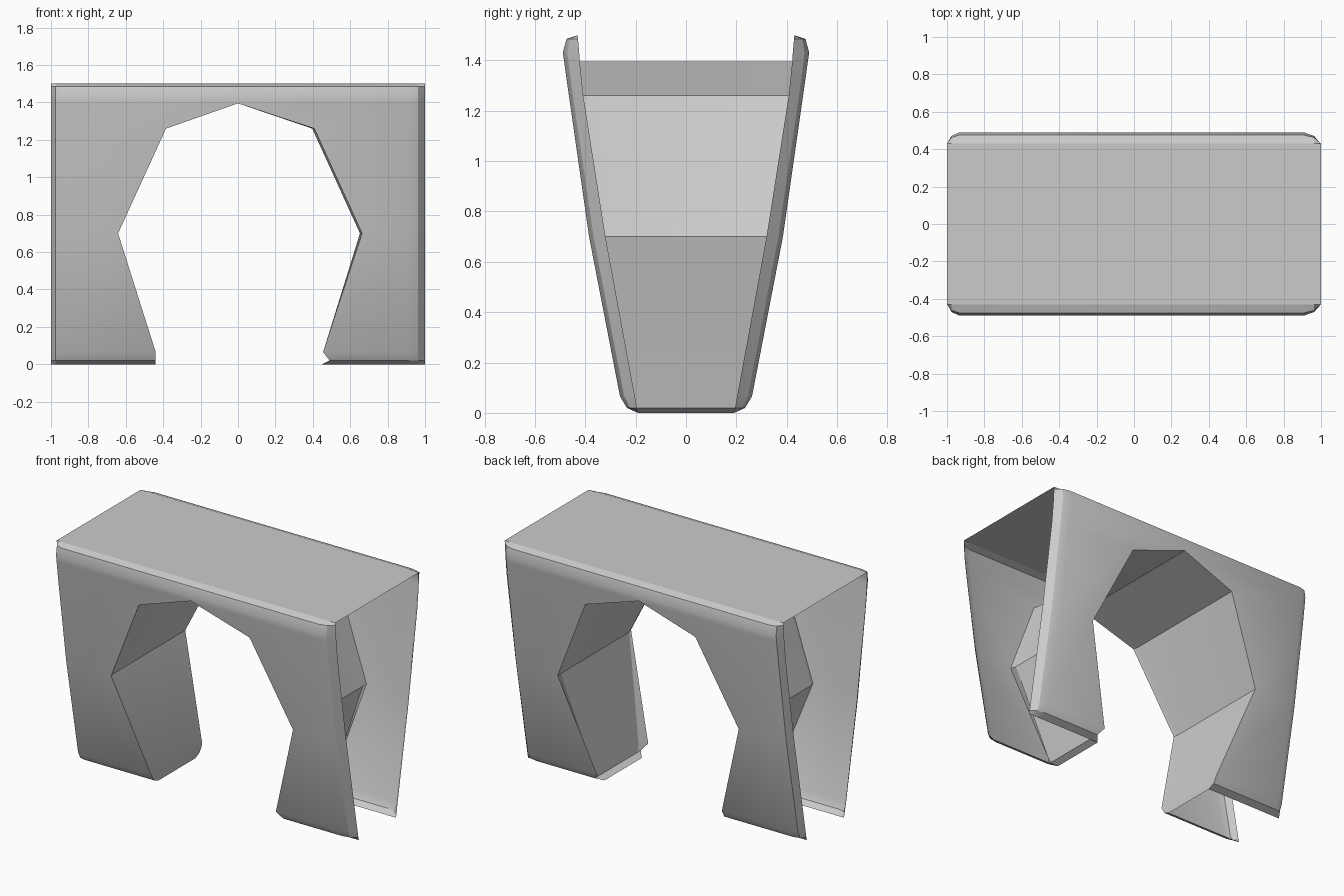
import bpy

if "Cube" in bpy.data.objects:
    bpy.data.objects.remove(bpy.data.objects["Cube"])

# Levels: height, wall y, side-edge y, left opening x, right opening x
ROWS = [
    (0.00, 0.190, 0.190, -0.44, 0.45),
    (0.02, 0.235, 0.195, -0.44, 0.49),
    (0.065, 0.262, 0.203, -0.44, 0.455),
    (0.70, 0.385, 0.320, -0.648, 0.652),
    (1.26, 0.465, 0.408, -0.392, 0.397),
    (1.395, 0.484, 0.422, 0.0, 0.0),
    (1.43, 0.489, 0.424, 0.0, 0.0),
    (1.485, 0.475, 0.429, 0.0, 0.0),
    (1.50, 0.430, 0.430, 0.0, 0.0),
]
ARCH_ROWS = 6
# Side bevel columns (left is narrower than right)
BEVEL = {-1: (0.976, 0.935), 1: (0.963, 0.910)}


def opening_x(i, side, face):
    """Opening edge on a wall; the front one sits slightly to the right."""
    x = ROWS[i][3 if side < 0 else 4]
    if face < 0 and i in (3, 4):
        x += 0.012 if side > 0 else 0.007
    return x


def make(name, verts, faces):
    mesh = bpy.data.meshes.new(name)
    mesh.from_pydata(verts, [], faces)
    mesh.validate()
    ob = bpy.data.objects.new(name, mesh)
    bpy.context.collection.objects.link(ob)
    bpy.context.view_layer.objects.active = ob
    ob.select_set(True)
    bpy.ops.object.mode_set(mode='EDIT')
    bpy.ops.mesh.select_all(action='SELECT')
    bpy.ops.mesh.remove_doubles(threshold=0.0005)
    bpy.ops.object.mode_set(mode='OBJECT')
    bpy.ops.object.shade_smooth_by_angle(angle=0.4)
    ob.select_set(False)
    return ob


def strip_faces(rows, cols, flip):
    faces = []
    for r in range(rows - 1):
        for c in range(cols - 1):
            a = r * cols + c
            f = (a, a + 1, a + cols + 1, a + cols)
            faces.append(f[::-1] if flip else f)
    return faces


# Front and back walls, each half running from rounded side edge to opening
for face, label in ((-1, "front"), (1, "back")):
    verts, faces = [], []
    for side in (-1, 1):
        start = len(verts)
        mid, inner = BEVEL[side]
        for i, (z, wall, edge, _, _) in enumerate(ROWS):
            verts += [
                (side, face * edge, z),
                (side * mid, face * (edge + 0.72 * (wall - edge)), z),
                (side * inner, face * wall, z),
                (opening_x(i, side, face), face * wall, z),
            ]
        faces += [tuple(v + start for v in f)
                  for f in strip_faces(len(ROWS), 4, side * face < 0)]
    make(label + "_wall", verts, faces)

# Arch lining between the walls, with a narrow lip along each opening
path = [(i, -1) for i in range(ARCH_ROWS)] + [(i, 1) for i in reversed(range(ARCH_ROWS - 1))]
verts = []
for i, side in path:
    z, wall = ROWS[i][:2]
    for face, inset in ((-1, 0.0), (-1, 0.035), (1, 0.035), (1, 0.0)):
        x = opening_x(i, side, face if not inset else 1)
        if inset and i == 2 and side > 0:
            x = 0.50  # straight run down to the foot
        verts.append((x, face * (wall - inset), z))
lining = make("arch_lining", verts, strip_faces(len(path), 4, True))

# Flat top surface
make("top_plate", [(-1, -0.43, 1.5), (1, -0.43, 1.5), (1, 0.43, 1.5), (-1, 0.43, 1.5)],
     [(0, 1, 2, 3)])
